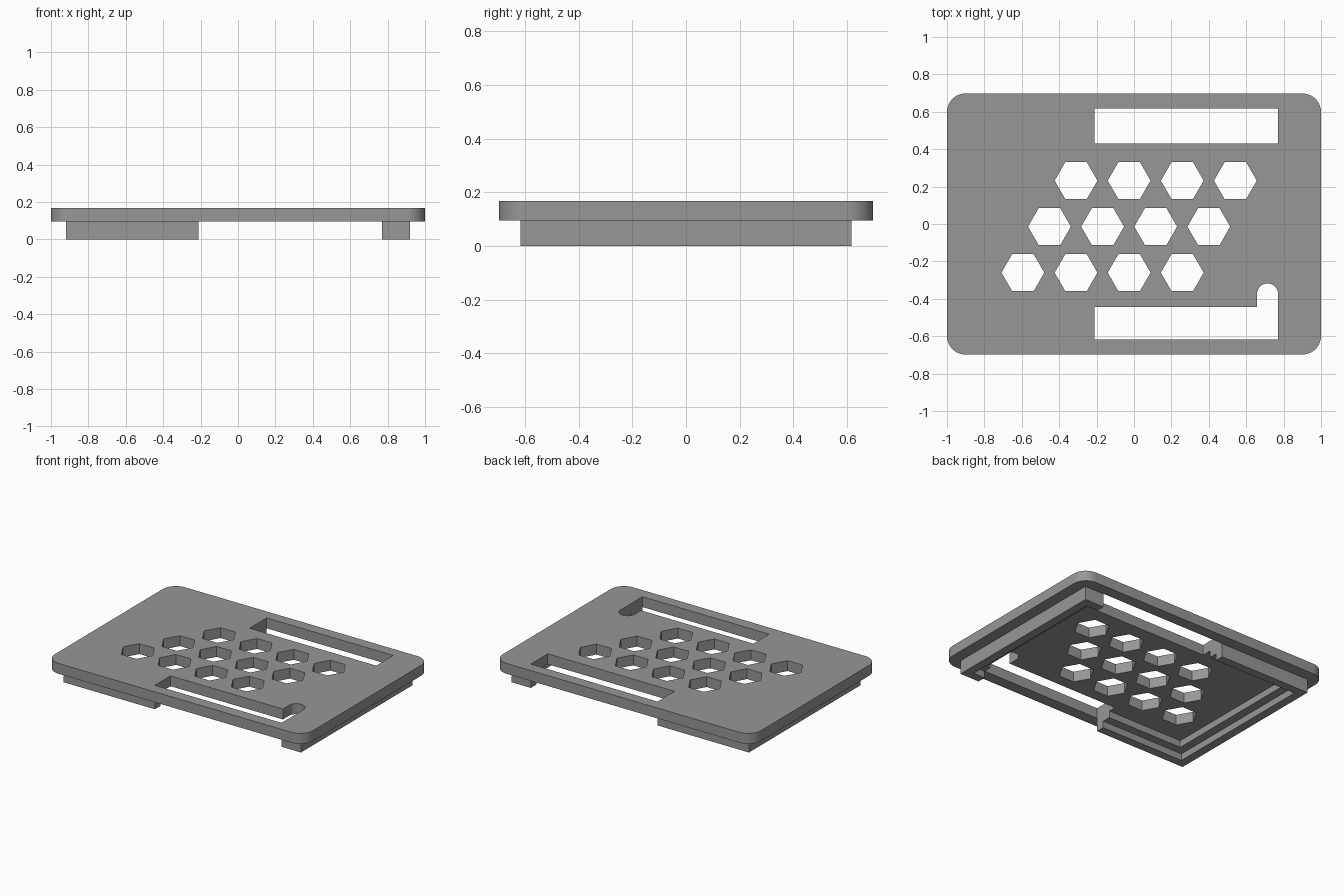
import bpy, bmesh, math

if "Cube" in bpy.data.objects:
    bpy.data.objects.remove(bpy.data.objects["Cube"])

PLATE_Z, TOP_Z = 0.095, 0.168      # underside and top of the plate
RIM_X, RIM_Y = 0.92, 0.617         # outer half sizes of the rim

grey = bpy.data.materials.new("mid_grey")
grey.diffuse_color = (0.31, 0.31, 0.31, 1)
grey.use_nodes = True
grey.node_tree.nodes["Principled BSDF"].inputs["Base Color"].default_value = grey.diffuse_color


def prism(name, outline, z0, z1):
    """Extrude a flat outline between two heights."""
    bm = bmesh.new()
    face = bm.faces.new([bm.verts.new((x, y, z0)) for x, y in outline])
    top = bmesh.ops.extrude_face_region(bm, geom=[face])
    verts = [v for v in top["geom"] if isinstance(v, bmesh.types.BMVert)]
    bmesh.ops.translate(bm, verts=verts, vec=(0, 0, z1 - z0))
    bmesh.ops.recalc_face_normals(bm, faces=bm.faces)
    mesh = bpy.data.meshes.new(name)
    bm.to_mesh(mesh)
    bm.free()
    mesh.materials.append(grey)
    obj = bpy.data.objects.new(name, mesh)
    bpy.context.collection.objects.link(obj)
    return obj


def rect(x0, x1, y0, y1):
    return [(x0, y0), (x1, y0), (x1, y1), (x0, y1)]


def arc(cx, cy, r, a0, a1, n):
    return [(cx + r * math.cos(math.radians(a0 + (a1 - a0) * i / n)),
             cy + r * math.sin(math.radians(a0 + (a1 - a0) * i / n)))
            for i in range(n + 1)]


def combine(target, other, operation):
    """Apply a boolean and remove the helper."""
    mod = target.modifiers.new("combine", 'BOOLEAN')
    mod.operation = operation
    mod.solver = 'EXACT'
    mod.object = other
    bpy.context.view_layer.objects.active = target
    bpy.ops.object.modifier_apply(modifier=mod.name)
    bpy.data.objects.remove(other)


# Rounded top plate
R = 0.1
outline = []
for i, (sx, sy) in enumerate([(1, 1), (-1, 1), (-1, -1), (1, -1)]):
    outline += arc(sx * (1 - R), sy * (0.698 - R), R, 90 * i, 90 * i + 90, 12)
plate = prism("cover_plate", outline, PLATE_Z, TOP_Z)

# Rim block below the plate, hollowed in two steps to leave a ledge
combine(plate, prism("rim", rect(-RIM_X, RIM_X, -RIM_Y, RIM_Y), 0, 0.13), 'UNION')
for wall, z0, z1 in [(0.06, -0.1, 0.047), (0.12, -0.05, PLATE_Z)]:
    combine(plate, prism("rim_recess", rect(-RIM_X + wall, RIM_X - wall,
                                            -RIM_Y + wall, RIM_Y - wall), z0, z1), 'DIFFERENCE')

# Long slots through plate and rim, the front one with a rounded notch
combine(plate, prism("back_slot", rect(-0.212, 0.77, 0.43, 0.6185), -0.2, 0.4), 'DIFFERENCE')
notch = [(-0.212, -0.6175), (0.77, -0.6175)] + arc(0.714, -0.374, 0.056, 0, 180, 16)
notch += [(0.658, -0.443), (-0.212, -0.443)]
combine(plate, prism("front_slot", notch, -0.2, 0.4), 'DIFFERENCE')

# Three staggered rows of hexagonal vents
for y, x0 in [(0.232, -0.31), (-0.014, -0.452), (-0.26, -0.594)]:
    for i in range(4):
        hexagon = arc(x0 + 0.284 * i, y, 0.1145, 0, 300, 5)
        combine(plate, prism("vent", hexagon, -0.2, 0.4), 'DIFFERENCE')

# Smooth the rounded corners, keep the edges sharp
bpy.ops.object.select_all(action='DESELECT')
plate.select_set(True)
bpy.context.view_layer.objects.active = plate
bpy.ops.object.shade_smooth_by_angle(angle=math.radians(30))
